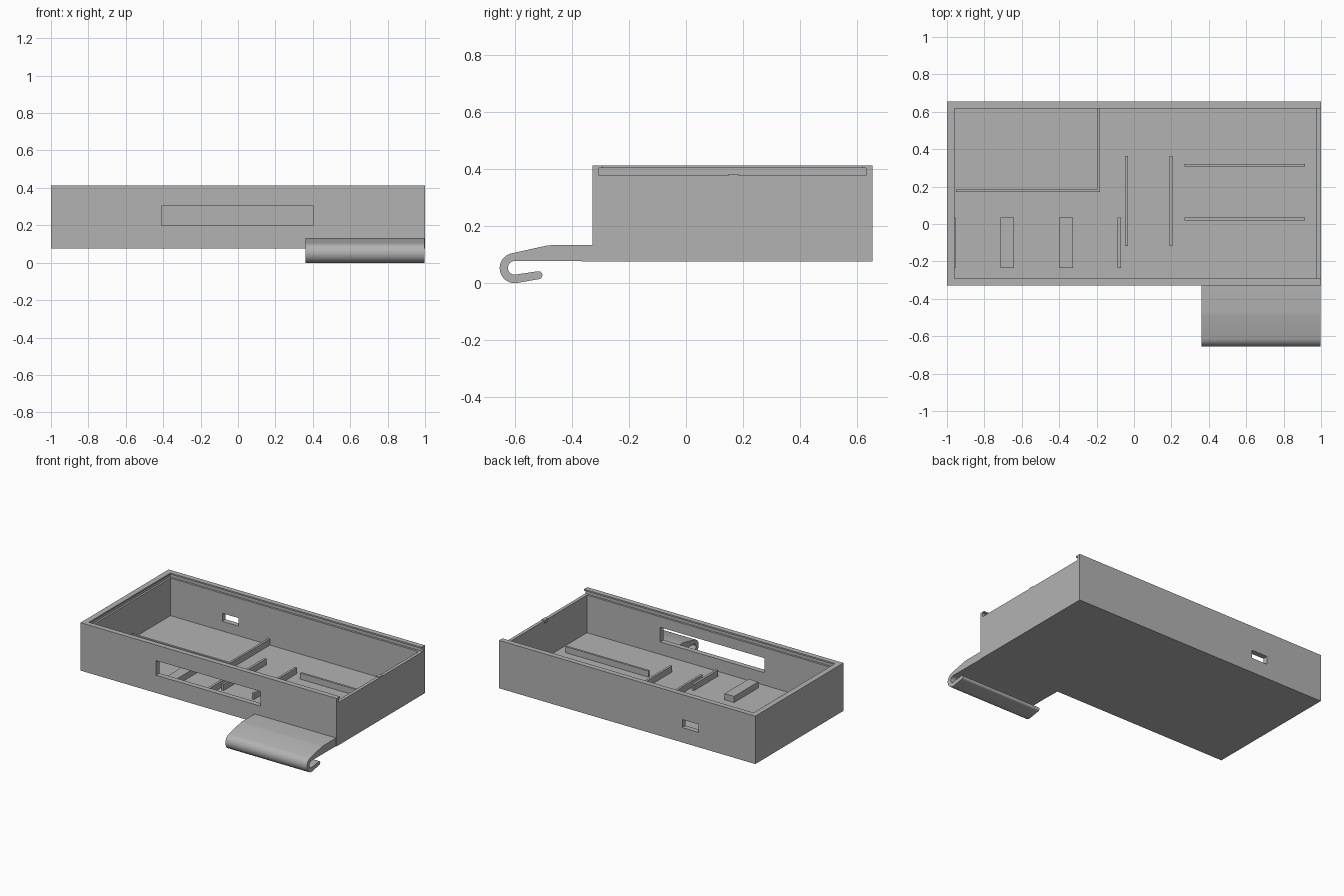
import bpy, bmesh, math
from mathutils import Vector

if "Cube" in bpy.data.objects:
    bpy.data.objects.remove(bpy.data.objects["Cube"], do_unlink=True)

# One plain grey plastic
grey = bpy.data.materials.new("grey plastic")
grey.use_nodes = True
colour = (0.45, 0.45, 0.45, 1)
grey.diffuse_color = colour
grey.node_tree.nodes["Principled BSDF"].inputs["Base Color"].default_value = colour


def add_object(name, bm):
    mesh = bpy.data.meshes.new(name)
    bmesh.ops.recalc_face_normals(bm, faces=bm.faces)
    bm.to_mesh(mesh)
    bm.free()
    mesh.materials.append(grey)
    obj = bpy.data.objects.new(name, mesh)
    bpy.context.collection.objects.link(obj)
    return obj


def box(name, x, y, z):
    """Block spanning the given (low, high) ranges."""
    bm = bmesh.new()
    bmesh.ops.create_cube(bm, size=1)
    for v in bm.verts:
        v.co = Vector([(a + b) / 2 + c * (b - a) for (a, b), c in zip((x, y, z), v.co)])
    return add_object(name, bm)


def cut(target, cutter):
    """Subtract the cutter, bake the result and drop the cutter."""
    mod = target.modifiers.new("cut", "BOOLEAN")
    mod.operation, mod.solver, mod.object = "DIFFERENCE", "EXACT", cutter
    cutter.hide_render = True
    graph = bpy.context.evaluated_depsgraph_get()
    mesh = bpy.data.meshes.new_from_object(target.evaluated_get(graph))
    target.modifiers.clear()
    target.data = mesh
    bpy.data.objects.remove(cutter, do_unlink=True)


def arc(cy, cz, r, start, end, steps):
    angles = [math.radians(start + (end - start) * i / steps) for i in range(steps + 1)]
    return [(cy + r * math.cos(a), cz + r * math.sin(a)) for a in angles]


FLOOR, LEDGE, TOP = 0.112, 0.377, 0.413

# Case: open tray with a lid channel that runs out through the left end
case = box("case", (-1, 1), (-0.328, 0.655), (0.075, TOP))
cut(case, box("cavity", (-0.96, 0.977), (-0.291, 0.618), (FLOOR, 0.6)))
cut(case, box("lid_opening", (-0.96, 1.1), (-0.291, 0.618), (LEDGE, 0.6)))
cut(case, box("lid_groove", (-0.973, 1.1), (-0.305, 0.632), (LEDGE, 0.403)))

# Openings: front window, back slot, round hole in the right end
cut(case, box("window", (-0.41, 0.405), (-0.5, -0.2), (0.2, 0.303)))
cut(case, box("slot", (-0.555, -0.43), (0.5, 0.8), (0.18, 0.237)))
bm = bmesh.new()
bmesh.ops.create_cone(bm, cap_ends=True, segments=48, radius1=0.068, radius2=0.068, depth=0.2)
for v in bm.verts:
    v.co = Vector((v.co.z - 1, v.co.x - 0.115, v.co.y + 0.234))
cut(case, add_object("round_hole", bm))

# Small catch on the low end wall
box("lid_catch", (0.972, 0.999), (0.15, 0.185), (0.36, 0.382))

# Compartment walls
RIB = (FLOOR - 0.01, 0.155)
box("compartment_side", (-0.198, -0.183), (0.17, 0.63), RIB)
box("compartment_front", (-0.953, -0.19), (0.17, 0.185), RIB)

# Long ribs along the tray
for i, y in enumerate((0.02, 0.307)):
    box(f"long_rib_{i}", (0.27, 0.915), (y, y + 0.015), RIB)

# Cross ribs
for i, x in enumerate((-0.047, 0.19)):
    box(f"cross_rib_{i}", (x, x + 0.016), (-0.117, 0.363), RIB)

# Board supports: thin stop at each end, two wider blocks between
for name, x in (("board_stop_left", (-0.087, -0.07)), ("board_stop_right", (-0.97, -0.955)),
                ("board_block_left", (-0.4, -0.325)), ("board_block_right", (-0.715, -0.642))):
    box(name, x, (-0.235, 0.035), RIB)

# Hook: one profile swept across the width
profile = [(-0.31, 0.075), (-0.31, 0.133), (-0.47, 0.133), (-0.49, 0.131)]
profile += arc(-0.602, 0.052, 0.053, 103, 275, 20)
profile += arc(-0.519, 0.027, 0.014, -85, 95, 10)
profile += arc(-0.602, 0.053, 0.024, 275, 90, 16)
profile += [(-0.42, 0.077)]
bm = bmesh.new()
face = bm.faces.new([bm.verts.new((0.36, y, z)) for y, z in profile])
sweep = bmesh.ops.extrude_face_region(bm, geom=[face])
moved = [g for g in sweep["geom"] if isinstance(g, bmesh.types.BMVert)]
bmesh.ops.translate(bm, verts=moved, vec=(0.636, 0, 0))
hook = add_object("hook", bm)

# Smooth the curved surfaces, keep the edges sharp
bpy.ops.object.select_all(action="DESELECT")
for obj in (case, hook):
    obj.select_set(True)
    bpy.context.view_layer.objects.active = obj
bpy.ops.object.shade_smooth_by_angle(angle=math.radians(30))
